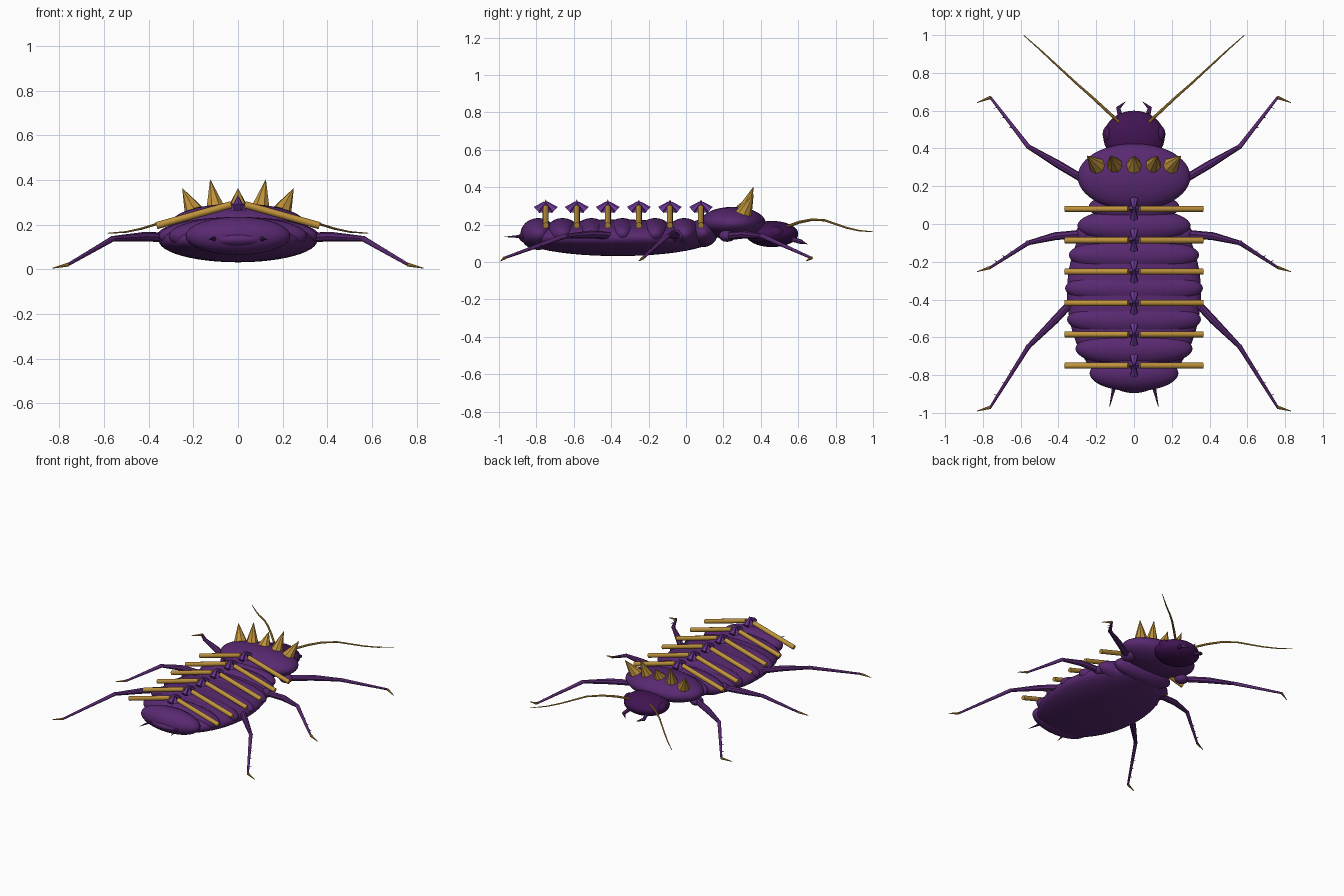
import bpy, math
from mathutils import Vector

if "Cube" in bpy.data.objects:
    bpy.data.objects.remove(bpy.data.objects["Cube"])


def material(name, rgb):
    m = bpy.data.materials.new(name)
    m.diffuse_color = (*rgb, 1)
    m.use_nodes = True
    m.node_tree.nodes["Principled BSDF"].inputs["Base Color"].default_value = m.diffuse_color
    return m


PURPLE = material("shell purple", (0.10, 0.022, 0.165))
DARK = material("dark head purple", (0.052, 0.007, 0.085))
GOLD = material("gold", (0.52, 0.29, 0.045))
CRYSTAL = material("bright violet", (0.17, 0.04, 0.33))


def finish(name, mat, smooth=True):
    ob = bpy.context.object
    ob.name = name
    ob.data.materials.append(mat)
    if smooth:
        bpy.ops.object.shade_smooth_by_angle(angle=math.radians(40))
    return ob


def ellipsoid(name, loc, radii, mat, segs=40, rings=20):
    bpy.ops.mesh.primitive_uv_sphere_add(segments=segs, ring_count=rings, location=loc)
    bpy.context.object.scale = radii
    bpy.ops.object.transform_apply(location=False, rotation=False, scale=True)
    return finish(name, mat)


def rod(name, a, b, r1, r2, mat, sides=10, smooth=True):
    """Tapered rod from point a to point b."""
    a, b = Vector(a), Vector(b)
    d = b - a
    bpy.ops.mesh.primitive_cone_add(vertices=sides, radius1=r1, radius2=r2,
                                    depth=d.length, location=(a + b) / 2)
    bpy.context.object.rotation_euler = d.to_track_quat('Z', 'Y').to_euler()
    return finish(name, mat, smooth)


def tube(name, points, radii, mat):
    """Smooth tapered tube through points."""
    cu = bpy.data.curves.new(name, 'CURVE')
    cu.dimensions = '3D'
    cu.bevel_depth = 1
    cu.bevel_resolution = 2
    cu.use_fill_caps = True
    sp = cu.splines.new('POLY')
    sp.points.add(len(points) - 1)
    for p, co, r in zip(sp.points, points, radii):
        p.co = (*co, 1)
        p.radius = r
    ob = bpy.data.objects.new(name, cu)
    bpy.context.collection.objects.link(ob)
    bpy.ops.object.select_all(action='DESELECT')
    ob.select_set(True)
    bpy.context.view_layer.objects.active = ob
    bpy.ops.object.convert(target='MESH')
    return finish(name, mat)


# Body: belly, overlapping back segments, shield and head
ellipsoid("belly", (0, -0.365, 0.13), (0.355, 0.52, 0.098), PURPLE, 48, 24)
segments = [(-0.01, 0.30), (-0.165, 0.345), (-0.34, 0.365),
            (-0.505, 0.355), (-0.66, 0.31), (-0.79, 0.235)]
for i, (y, rx) in enumerate(segments):
    ellipsoid(f"back_segment_{i + 1}", (0, y, 0.15), (rx, 0.095, 0.085), PURPLE)
ellipsoid("neck_segment", (0, 0.09, 0.155), (0.24, 0.08, 0.075), PURPLE)
ellipsoid("tail_tip", (0, -0.82, 0.135), (0.13, 0.075, 0.04), PURPLE)
ellipsoid("shield", (0, 0.25, 0.208), (0.298, 0.176, 0.087), PURPLE, 48, 24)
ellipsoid("head", (0, 0.46, 0.15), (0.162, 0.14, 0.07), DARK)

# Six rows of gold rods meeting at violet crystals along the back
for i in range(6):
    y = 0.08 - 0.166 * i
    for s in (-1, 1):
        rod(f"gold_rod_{i + 1}", (s * 0.03, y, 0.29), (s * 0.365, y, 0.196),
            0.016, 0.016, GOLD, 12)
        rod(f"crystal_wing_{i + 1}", (0, y + s * 0.004, 0.318),
            (0, y + s * 0.048, 0.278), 0.008, 0.023, CRYSTAL, 6, False)
    rod(f"crystal_tip_{i + 1}", (0, y, 0.265), (0, y, 0.334),
        0.036, 0.0, CRYSTAL, 4, False)

# Crown of five spikes on the shield
for x, tx, tz in ((-0.195, -0.25, 0.365), (-0.1, -0.125, 0.405), (0, 0, 0.365),
                  (0.1, 0.125, 0.405), (0.195, 0.25, 0.365)):
    rod("crown_spike", (x, 0.308, 0.275 - abs(x) * 0.1), (tx, 0.362, tz),
        0.046, 0.0, GOLD, 8, False)

# Legs: knee, ankle and toe in plan, heights shared by all three pairs
legs = {
    "front": [(0.24, 0.22), (0.40, 0.315), (0.56, 0.41), (0.76, 0.67), (0.83, 0.643)],
    "middle": [(0.26, -0.05), (0.42, -0.065), (0.56, -0.10), (0.76, -0.23), (0.83, -0.252)],
    "rear": [(0.28, -0.36), (0.42, -0.51), (0.56, -0.65), (0.76, -0.97), (0.83, -0.99)],
}
for name, plan in legs.items():
    for s in (-1, 1):
        hip, thigh, knee, ankle, toe = [
            Vector((s * x, y, z)) for (x, y), z in zip(plan, (0.14, 0.147, 0.138, 0.022, 0.006))]
        ellipsoid(f"{name}_hip", hip, (0.05, 0.045, 0.032), PURPLE, 16, 8)
        tube(f"{name}_thigh", [hip, thigh, knee], [0.021, 0.021, 0.012], PURPLE)
        ellipsoid(f"{name}_knee", knee, (0.014, 0.014, 0.013), PURPLE, 12, 8)
        rod(f"{name}_shin", knee, ankle, 0.013, 0.007, PURPLE)
        rod(f"{name}_foot", ankle, toe, 0.009, 0.002, GOLD, 8)
        # short bristles along the shin
        d = (ankle - knee).normalized()
        side = Vector((s * abs(d.y), -abs(d.x) * math.copysign(1, d.y), 0)).normalized()
        for t in (0.4, 0.6, 0.8):
            p = knee.lerp(ankle, t)
            rod(f"{name}_bristle", p, p + side * 0.025 + d * 0.012,
                0.004, 0.0, PURPLE, 5)

# Eyes, antennae, jaws and tail prongs
for s in (-1, 1):
    ellipsoid("eye", (s * 0.138, 0.475, 0.16), (0.028, 0.045, 0.032), DARK, 20, 10)
    tube("antenna", [(s * 0.08, 0.54, 0.19), (s * 0.15, 0.605, 0.213),
                     (s * 0.22, 0.67, 0.226), (s * 0.30, 0.74, 0.224),
                     (s * 0.43, 0.86, 0.183), (s * 0.50, 0.925, 0.168),
                     (s * 0.583, 0.998, 0.162)],
         [0.008, 0.008, 0.007, 0.006, 0.005, 0.004, 0.002], GOLD)
    tube("jaw", [(s * 0.07, 0.56, 0.125), (s * 0.083, 0.615, 0.108),
                 (s * 0.045, 0.648, 0.096)], [0.014, 0.012, 0.001], PURPLE)
    rod("tail_prong", (s * 0.10, -0.84, 0.138), (s * 0.13, -0.97, 0.135),
        0.013, 0.001, PURPLE, 8)
